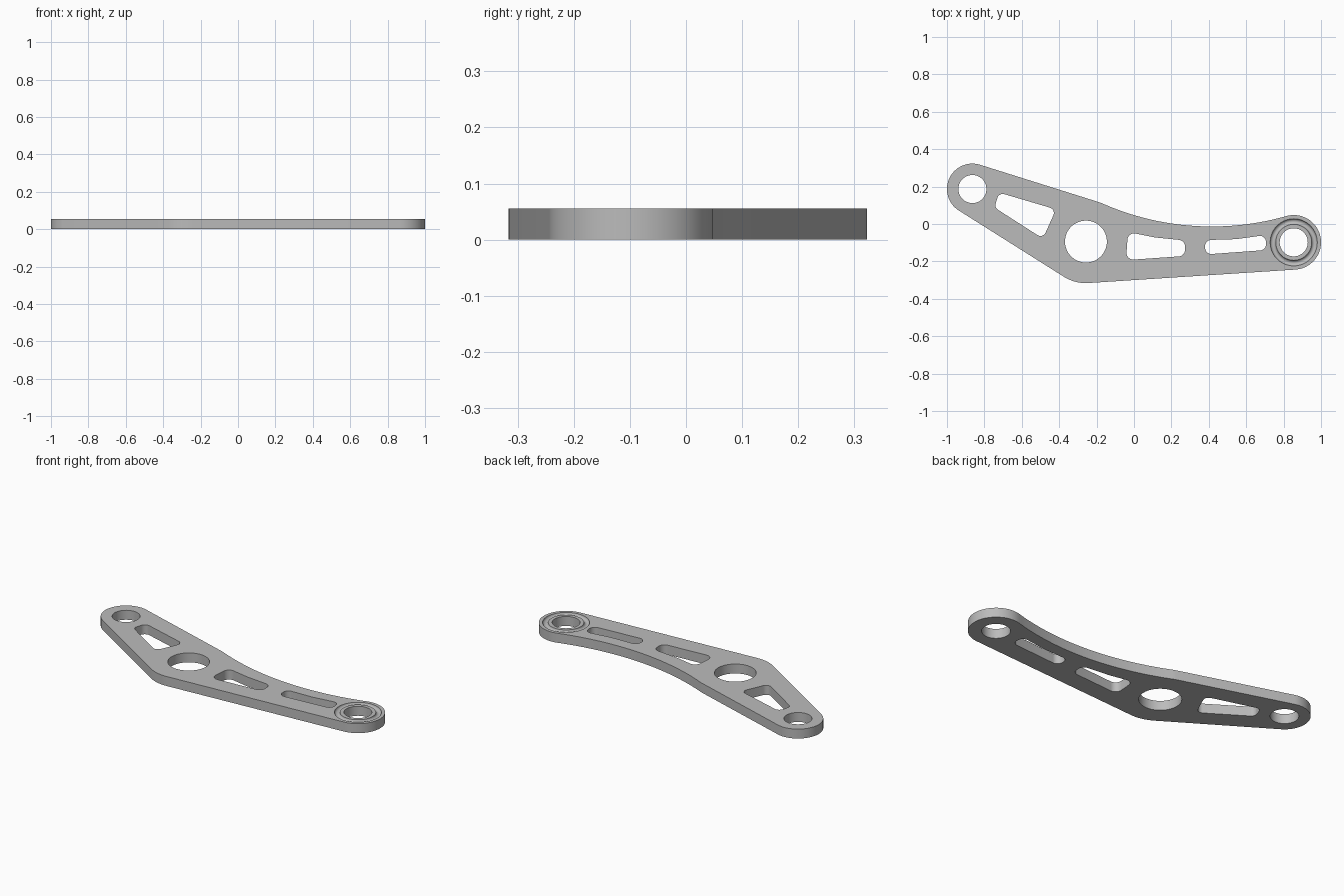
import bpy, bmesh
from math import sin, cos, atan2, asin, acos, hypot, tan, pi, radians
from mathutils import Vector

if "Cube" in bpy.data.objects:
    bpy.data.objects.remove(bpy.data.objects["Cube"])

THICK = 0.056
# Bosses: centre x, centre y, outer radius, hole radius
LEFT = (-0.864, 0.187, 0.136, 0.075)
MIDDLE = (-0.257, -0.094, 0.222, 0.112)
RIGHT = (0.854, -0.098, 0.146, 0.075)
WAIST_R = 1.45  # radius of the concave back edge


def arc(cx, cy, r, a0, a1, steps):
    return [Vector((cx + r * cos(a0 + (a1 - a0) * i / steps),
                    cy + r * sin(a0 + (a1 - a0) * i / steps), 0))
            for i in range(steps + 1)]


def tangent(a, b, side):
    """Normal angle of the outer line touching two bosses; side is 1 or -1."""
    dx, dy = b[0] - a[0], b[1] - a[1]
    tilt = asin((b[2] - a[2]) / hypot(dx, dy))
    return atan2(dy, dx) + side * (tilt + pi / 2)


def rounded(points, r, steps=8):
    """Closed counter-clockwise polygon with filleted corners."""
    pts = [Vector((x, y, 0)) for x, y in points]
    out = []
    for i, p in enumerate(pts):
        u = (pts[i - 1] - p).normalized()
        v = (pts[(i + 1) % len(pts)] - p).normalized()
        half = u.angle(v) / 2
        mid = (u + v).normalized()
        c = p + mid * (r / sin(half))
        start = p + u * (r / tan(half)) - c
        end = p + v * (r / tan(half)) - c
        a0 = atan2(start.y, start.x)
        turn = (atan2(end.y, end.x) - a0 + pi) % (2 * pi) - pi
        out += arc(c.x, c.y, r, a0, a0 + turn, steps)
    return out


def plate_outline():
    # Centre of the concave arc that touches the middle and right bosses
    dx, dy = RIGHT[0] - MIDDLE[0], RIGHT[1] - MIDDLE[1]
    d = hypot(dx, dy)
    m, n = WAIST_R + MIDDLE[2], WAIST_R + RIGHT[2]
    a = atan2(dy, dx) + acos((m * m + d * d - n * n) / (2 * m * d))
    wx, wy = MIDDLE[0] + m * cos(a), MIDDLE[1] + m * sin(a)
    a_right = atan2(wy - RIGHT[1], wx - RIGHT[0])

    top = tangent(LEFT, MIDDLE, 1)
    low_left = tangent(LEFT, MIDDLE, -1)
    low_right = tangent(MIDDLE, RIGHT, -1)
    pts = arc(*LEFT[:3], top, low_left + 2 * pi, 40)
    pts += arc(*MIDDLE[:3], low_left, low_right, 12)
    pts += arc(*RIGHT[:3], low_right, a_right, 40)
    pts += arc(wx, wy, WAIST_R, a_right + pi, a + pi, 40)[1:]
    pts += arc(*MIDDLE[:3], a, top, 3)[1:]
    return pts


# Plate profile: outline, three round holes, three lightening slots
loops = [plate_outline()]
for x, y, _, hole in (LEFT, MIDDLE, RIGHT):
    loops.append(arc(x, y, hole, 0, 2 * pi, 64)[:-1])
loops.append(rounded([(-0.722, 0.168), (-0.746, 0.088),
                      (-0.487, -0.078), (-0.417, 0.078)], 0.03))
loops.append(rounded([(-0.032, -0.043), (-0.043, -0.193), (0.273, -0.171),
                      (0.273, -0.088), (0.112, -0.072)], 0.036))
loops.append(rounded([(0.38, -0.086), (0.38, -0.163), (0.706, -0.139),
                      (0.706, -0.059), (0.545, -0.081)], 0.033))

bm = bmesh.new()
for loop in loops:
    verts = [bm.verts.new(p) for p in loop]
    for i, v in enumerate(verts):
        bm.edges.new((verts[i - 1], v))
bmesh.ops.remove_doubles(bm, verts=bm.verts, dist=0.0003)
bmesh.ops.triangle_fill(bm, use_beauty=True, edges=bm.edges[:], normal=(0, 0, 1))
res = bmesh.ops.extrude_face_region(bm, geom=bm.faces[:], use_keep_orig=True)
bmesh.ops.translate(bm, vec=(0, 0, THICK),
                    verts=[g for g in res["geom"] if isinstance(g, bmesh.types.BMVert)])
bmesh.ops.recalc_face_normals(bm, faces=bm.faces)
mesh = bpy.data.meshes.new("lever_plate")
bm.to_mesh(mesh)
bm.free()
plate = bpy.data.objects.new("lever_plate", mesh)
bpy.context.collection.objects.link(plate)

# Plain grey metal
grey = bpy.data.materials.new("plain grey")
grey.use_nodes = True
colour = (0.5, 0.5, 0.5, 1)
grey.diffuse_color = colour
grey.node_tree.nodes["Principled BSDF"].inputs["Base Color"].default_value = colour
mesh.materials.append(grey)

# Round groove cut into the top of the right boss
bpy.ops.mesh.primitive_torus_add(location=(RIGHT[0], RIGHT[1], THICK),
                                 major_radius=0.111, minor_radius=0.015,
                                 major_segments=64, minor_segments=20)
cutter = bpy.context.object
cutter.name = "groove_cutter"
cutter.hide_render = True
cutter.data.materials.append(grey)
cut = plate.modifiers.new("groove", "BOOLEAN")
cut.operation = "DIFFERENCE"
cut.solver = "EXACT"
cut.object = cutter

bpy.ops.object.select_all(action="DESELECT")
plate.select_set(True)
bpy.context.view_layer.objects.active = plate
bpy.ops.object.modifier_apply(modifier=cut.name)
bpy.data.objects.remove(cutter)
bpy.ops.object.shade_smooth_by_angle(angle=radians(30))
